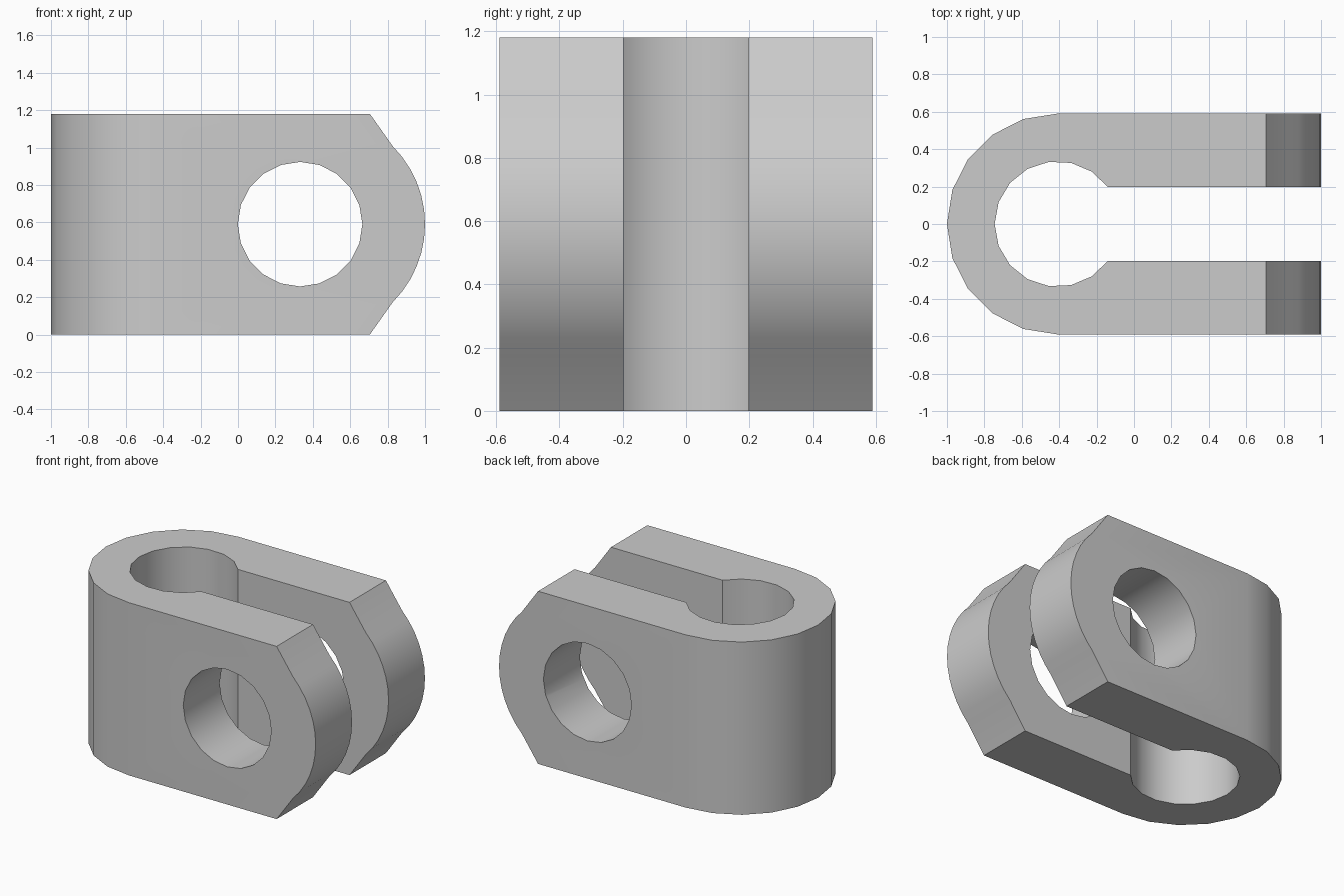
import bpy, bmesh
from math import radians, cos, sin, asin, degrees
from mathutils import Vector

cube = bpy.data.objects.get("Cube")
if cube:
    bpy.data.objects.remove(cube, do_unlink=True)

HEIGHT = 1.18
R_OUT = HEIGHT / 2      # outer bend and nose radius
R_BEND = 0.335          # inner bend radius
R_PIN = 0.333           # pin hole radius
SLOT = 0.197            # half width of the slot
BEND_X = R_OUT - 1      # centre of the bend
NOSE_X = 1 - R_OUT      # centre of the rounded nose
MID = HEIGHT / 2


def arc(cx, cy, r, start, end, steps):
    angles = [radians(start + (end - start) * i / steps) for i in range(steps + 1)]
    return [(cx + r * cos(a), cy + r * sin(a)) for a in angles]


def prism(name, outline, place, direction):
    """Extrude a closed outline into a solid."""
    bm = bmesh.new()
    face = bm.faces.new([bm.verts.new(place(u, v)) for u, v in outline])
    new = bmesh.ops.extrude_face_region(bm, geom=[face])["geom"]
    verts = [g for g in new if isinstance(g, bmesh.types.BMVert)]
    bmesh.ops.translate(bm, verts=verts, vec=Vector(direction))
    bmesh.ops.recalc_face_normals(bm, faces=bm.faces)
    mesh = bpy.data.meshes.new(name)
    bm.to_mesh(mesh)
    bm.free()
    obj = bpy.data.objects.new(name, mesh)
    bpy.context.collection.objects.link(obj)
    return obj


def cut(target, cutter, operation):
    mod = target.modifiers.new(operation.title(), 'BOOLEAN')
    mod.operation = operation
    mod.solver = 'EXACT'
    mod.object = cutter
    cutter.hide_render = True
    bpy.context.view_layer.objects.active = target
    bpy.ops.object.modifier_apply(modifier=mod.name)
    bpy.data.objects.remove(cutter, do_unlink=True)


# Bent strap: U shape seen from above, with a keyhole slot
mouth = degrees(asin(SLOT / R_BEND))
outer = arc(BEND_X, 0, R_OUT, 90, 270, 10)
inner = arc(BEND_X, 0, R_BEND, 360 - mouth, mouth, 14)
strap = outer + [(1.2, -R_OUT), (1.2, -SLOT)] + inner + [(1.2, SLOT), (1.2, R_OUT)]
clevis = prism("clevis", strap, lambda u, v: (u, v, -0.2), (0, 0, HEIGHT + 0.4))

# Side outline: chamfered corners running into a rounded nose
nose = arc(NOSE_X, MID, R_OUT, -45, 45, 12)
side = [(-1.2, 0), (0.705, 0)] + nose + [(0.705, HEIGHT), (-1.2, HEIGHT)]
side_outline = prism("side_outline", side, lambda u, v: (u, -0.8, v), (0, 1.6, 0))
cut(clevis, side_outline, 'INTERSECT')

# Pin hole through both arms
hole = arc(0.332, MID, R_PIN, 0, 342, 19)
pin_hole = prism("pin_hole", hole, lambda u, v: (u, -0.8, v), (0, 1.6, 0))
cut(clevis, pin_hole, 'DIFFERENCE')

# Plain grey finish
grey = bpy.data.materials.new("grey_metal")
grey.use_nodes = True
colour = (0.6, 0.6, 0.6, 1)
grey.diffuse_color = colour
grey.node_tree.nodes["Principled BSDF"].inputs["Base Color"].default_value = colour
clevis.data.materials.clear()
clevis.data.materials.append(grey)

# Smooth the curved walls, keep the corners sharp
bpy.ops.object.select_all(action='DESELECT')
clevis.select_set(True)
bpy.context.view_layer.objects.active = clevis
bpy.ops.object.shade_smooth_by_angle(angle=radians(30))
